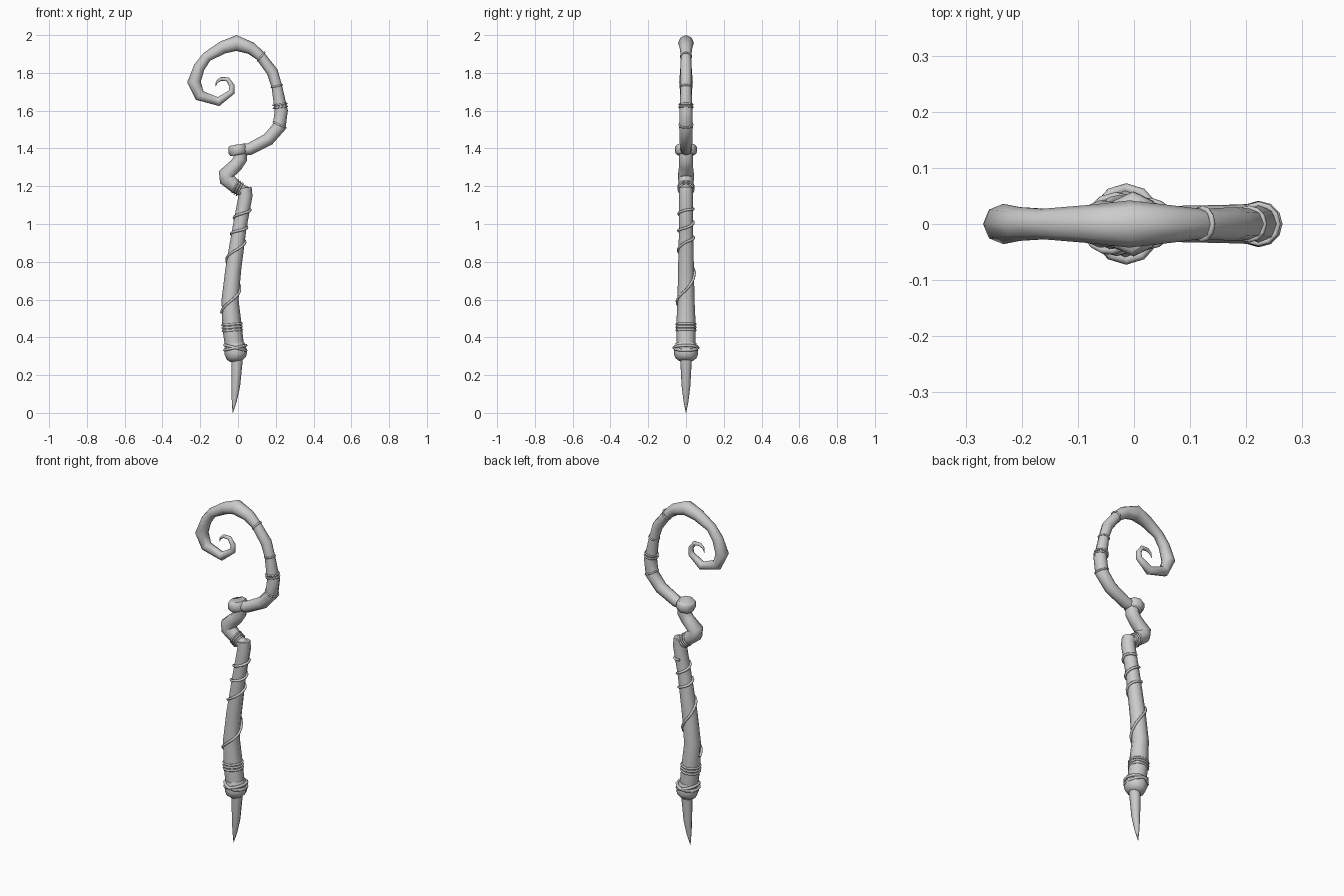
import bpy, bmesh, math
from mathutils import Vector

if "Cube" in bpy.data.objects:
    bpy.data.objects.remove(bpy.data.objects["Cube"])

SIDES = 8


def finish(obj, angle=55):
    bpy.ops.object.select_all(action='DESELECT')
    obj.select_set(True)
    bpy.context.view_layer.objects.active = obj
    bpy.ops.object.shade_smooth_by_angle(angle=math.radians(angle))


def tube(name, pts, sides=SIDES, ys=1.0):
    """Tapered tube along (x, z, radius) points lying in the XZ plane."""
    bm = bmesh.new()
    p = [Vector((x, 0, z)) for x, z, r in pts]
    rings = []
    for i, (x, z, r) in enumerate(pts):
        t = Vector((0, 0, 0))
        if i > 0:
            t += (p[i] - p[i - 1]).normalized()
        if i < len(p) - 1:
            t += (p[i + 1] - p[i]).normalized()
        t.normalize()
        side = Vector((t.z, 0, -t.x))
        rings.append([bm.verts.new(p[i] + side * r * math.cos(a) + Vector((0, r * ys * math.sin(a), 0)))
                      for a in (2 * math.pi * k / sides for k in range(sides))])
    for a, b in zip(rings, rings[1:]):
        for k in range(sides):
            n = (k + 1) % sides
            bm.faces.new((a[k], a[n], b[n], b[k]))
    bm.faces.new(rings[0][::-1])
    bm.faces.new(rings[-1])
    bmesh.ops.recalc_face_normals(bm, faces=bm.faces)
    me = bpy.data.meshes.new(name)
    bm.to_mesh(me)
    bm.free()
    obj = bpy.data.objects.new(name, me)
    bpy.context.collection.objects.link(obj)
    finish(obj)


def ring(name, x, z, r, tilt, wire=0.007, ys=1.0):
    """Cord loop whose axis leans by tilt (degrees) from z towards +x."""
    bpy.ops.mesh.primitive_torus_add(major_segments=12, minor_segments=6, major_radius=r,
                                     minor_radius=wire, location=(x, 0, z),
                                     rotation=(0, math.radians(tilt), 0))
    obj = bpy.context.object
    obj.name = name
    obj.scale = (1, ys, 1)
    finish(obj, 70)


def lerp(table, t):
    for a, b in zip(table, table[1:]):
        if t <= b[0]:
            f = max(0, (t - a[0]) / (b[0] - a[0]))
            return [u + (v - u) * f for u, v in zip(a[1:], b[1:])]
    return list(table[-1][1:])


# Ground spike and its socket
tube("spike", [(-0.028, 0.0, 0.001), (-0.02, 0.06, 0.013), (-0.012, 0.14, 0.023), (-0.004, 0.31, 0.032)])
tube("spike_socket", [(-0.006, 0.275, 0.034), (-0.009, 0.29, 0.052), (-0.011, 0.315, 0.06),
                      (-0.015, 0.345, 0.057), (-0.018, 0.37, 0.05)], ys=1.08)

# Main shaft, crooked neck
shaft = [(-0.018, 0.35, 0.05), (-0.031, 0.45, 0.052), (-0.042, 0.6, 0.045), (-0.025, 0.76, 0.042),
         (0.008, 0.98, 0.037), (0.04, 1.15, 0.037), (0.036, 1.192, 0.036)]
tube("shaft", shaft)
tube("neck", [(0.05, 1.165, 0.03), (0.02, 1.178, 0.032), (-0.015, 1.2, 0.036), (-0.058, 1.236, 0.042),
              (-0.062, 1.265, 0.042), (-0.01, 1.312, 0.036), (0.012, 1.345, 0.037), (0.01, 1.385, 0.036)])

# Collar under the hook
tube("hook_collar", [(0.002, 1.366, 0.042), (0.0, 1.378, 0.05), (-0.002, 1.408, 0.05), (-0.004, 1.42, 0.042)], ys=1.15)

# Curled hook
tube("hook", [(-0.01, 1.39, 0.03), (0.06, 1.396, 0.032), (0.16, 1.448, 0.034), (0.218, 1.515, 0.036),
              (0.229, 1.6, 0.035), (0.205, 1.73, 0.028), (0.182, 1.805, 0.03), (0.118, 1.89, 0.027),
              (0.07, 1.93, 0.033), (-0.008, 1.958, 0.042), (-0.08, 1.935, 0.034), (-0.165, 1.885, 0.027),
              (-0.205, 1.83, 0.03), (-0.233, 1.752, 0.036), (-0.203, 1.68, 0.03), (-0.103, 1.648, 0.024),
              (-0.034, 1.698, 0.017), (-0.032, 1.732, 0.014), (-0.055, 1.766, 0.012),
              (-0.09, 1.768, 0.01), (-0.112, 1.752, 0.006), (-0.12, 1.728, 0.001)])

# Cord loops: (x, z, radius, tilt)
for i, (x, z, r, tilt) in enumerate([(0.22, 1.525, 0.036, 25), (0.224, 1.618, 0.036, -8),
                                     (0.222, 1.633, 0.035, -8), (0.205, 1.73, 0.028, -12),
                                     (0.122, 1.887, 0.028, -50)]):
    ring(f"hook_loop_{i}", x, z, r, tilt, 0.005)
for i in range(3):
    ring(f"shaft_band_{i}", -0.03 - 0.001 * i, 0.437 + 0.016 * i, 0.051, -5, 0.006)
for i in range(3):
    ring(f"neck_loop_{i}", 0.008 - 0.011 * i, 1.183 + 0.008 * i, 0.035, -63, 0.005, 1.15)
for i, tilt in enumerate((-12, 14)):
    ring(f"socket_cord_{i}", -0.014, 0.345, 0.058, tilt, 0.008, 1.1)

# Cord spiralling up the shaft: (turns, height)
climb = [(0, 0.53), (0.25, 0.59), (0.5, 0.65), (0.75, 0.74), (1, 0.82), (1.5, 0.905), (2, 0.95),
         (2.5, 0.98), (3, 1.035), (3.5, 1.075), (3.8, 1.08)]
sections = [(z, x, r) for x, z, r in shaft]
cu = bpy.data.curves.new("spiral_cord", 'CURVE')
cu.dimensions = '3D'
cu.bevel_depth = 0.007
cu.bevel_resolution = 1
cu.use_fill_caps = True
sp = cu.splines.new('POLY')
N = 56
sp.points.add(N)
for i in range(N + 1):
    turn = 3.8 * i / N
    z = lerp(climb, turn)[0]
    x, r = lerp(sections, z)
    a = math.pi + 2 * math.pi * turn
    sp.points[i].co = (x + (r + 0.003) * math.cos(a), (r + 0.003) * math.sin(a), z, 1)
cord = bpy.data.objects.new("spiral_cord", cu)
bpy.context.collection.objects.link(cord)
bpy.ops.object.select_all(action='DESELECT')
cord.select_set(True)
bpy.context.view_layer.objects.active = cord
bpy.ops.object.convert(target='MESH')
finish(bpy.context.object, 70)
